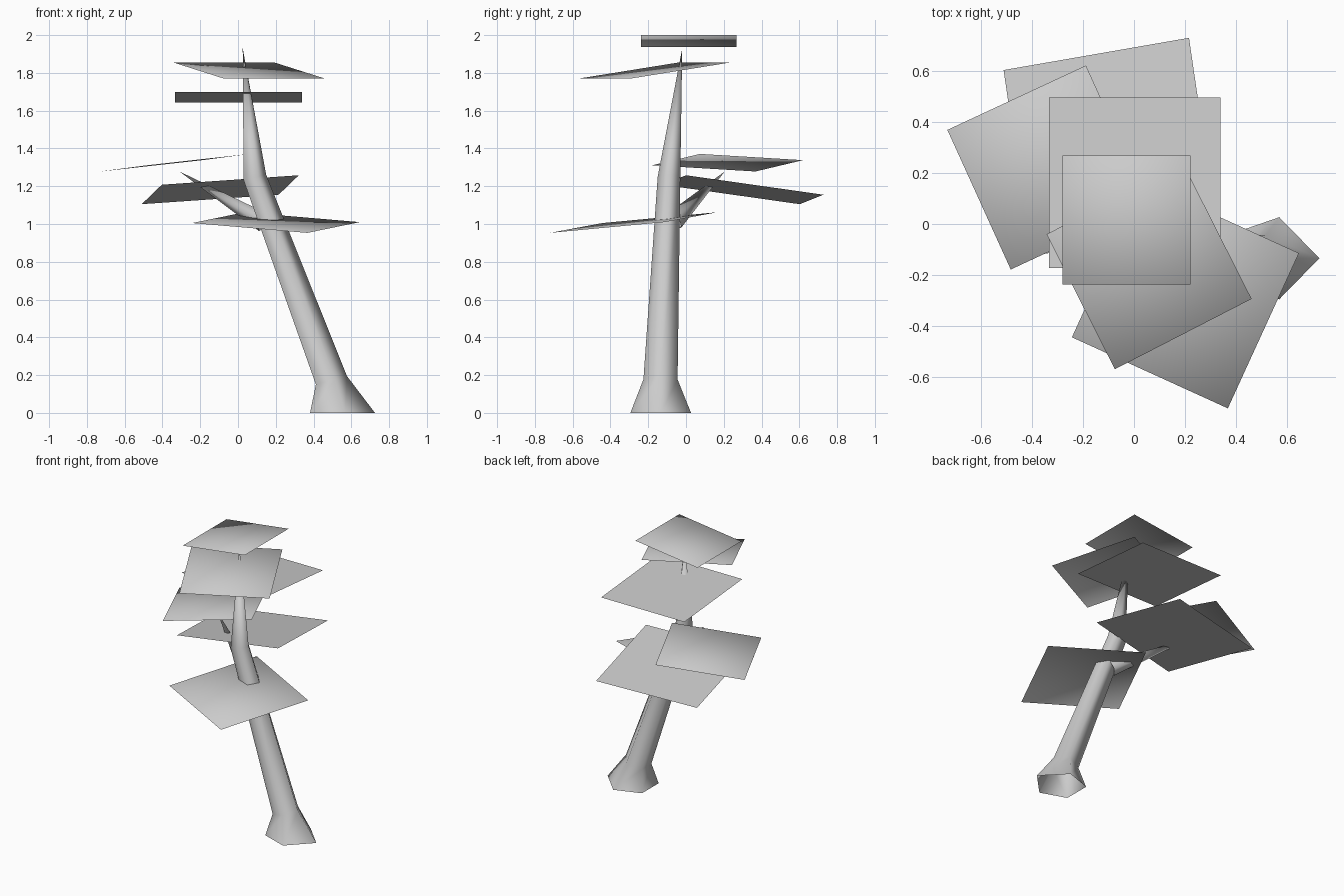
import bpy, bmesh
from math import cos, sin, radians
from mathutils import Vector

cube = bpy.data.objects.get("Cube")
if cube:
    bpy.data.objects.remove(cube)

grey = bpy.data.materials.new("plain_grey")
grey.use_nodes = True
grey.diffuse_color = (0.6, 0.6, 0.6, 1)
grey.node_tree.nodes["Principled BSDF"].inputs["Base Color"].default_value = grey.diffuse_color


def finish(name, bm):
    """Turn a bmesh into a smooth grey object."""
    for face in bm.faces:
        face.smooth = True
    mesh = bpy.data.meshes.new(name)
    bm.to_mesh(mesh)
    bm.free()
    mesh.materials.append(grey)
    obj = bpy.data.objects.new(name, mesh)
    bpy.context.collection.objects.link(obj)
    return obj


def loft(name, rings, tip):
    """Skin a list of vertex position rings and close them in a point."""
    bm = bmesh.new()
    loops = [[bm.verts.new(p) for p in ring] for ring in rings]
    end = bm.verts.new(tip)
    n = len(loops[0])
    for low, high in zip(loops, loops[1:]):
        for i in range(n):
            j = (i + 1) % n
            bm.faces.new((low[i], low[j], high[j], high[i]))
    for i in range(n):
        bm.faces.new((loops[-1][i], loops[-1][(i + 1) % n], end))
    return finish(name, bm)


def trunk_ring(centre, rx, ry, lean, second=72):
    """Five-sided ring that rises towards +x by the lean."""
    ring = []
    for a in (0, second, 144, 216, 360 - second):
        dx, dy = rx * cos(radians(a)), ry * sin(radians(a))
        ring.append(Vector(centre) + Vector((dx, dy, dx * lean)))
    return ring


# Leaning trunk with a flared, open foot
loft("trunk", [
    trunk_ring((0.535, -0.134, 0), 0.19, 0.163, 0, 80),
    trunk_ring((0.486, -0.135, 0.17), 0.091, 0.095, 0.27),
    trunk_ring((0.083, -0.09, 1.245), 0.066, 0.063, 0.25),
], (0.025, -0.02, 1.93))

# Side branch tapering to a point
root, tip = Vector((0.14, -0.07, 1.01)), Vector((-0.31, 0.205, 1.278))
turn = (tip - root).to_track_quat('Z', 'Y')
loft("side_branch", [[
    root + turn @ Vector((0.055 * cos(radians(a)), 0.055 * sin(radians(a)), 0))
    for a in range(0, 360, 72)]], tip)


def leaf_card(name, a, b, c, puff=0.65):
    """Flat four-sided card from three corners in order, with rounded shading."""
    a, b, c = Vector(a), Vector(b), Vector(c)
    corners = [a, b, c, a + c - b]
    up = (b - a).cross(c - b).normalized()
    if up.z < 0:
        corners.reverse()
        up = -up
    bm = bmesh.new()
    bm.faces.new([bm.verts.new(p) for p in corners])
    obj = finish(name, bm)
    middle = (a + c) / 2
    normals = [(up + puff * (p - middle).normalized()).normalized() for p in corners]
    obj.data.normals_split_custom_set_from_vertices(normals)


# Foliage cards from top to bottom
leaf_card("top_foliage", (-0.28, -0.237, 1.936), (0.22, -0.237, 2.0), (0.22, 0.268, 2.0))
leaf_card("upper_foliage", (-0.342, -0.04, 1.855), (-0.075, -0.568, 1.77), (0.46, -0.293, 1.77))
leaf_card("middle_foliage", (-0.333, -0.172, 1.7), (0.338, -0.172, 1.7), (0.338, 0.495, 1.642), 0)
leaf_card("right_foliage", (-0.482, -0.178, 1.311), (-0.73, 0.368, 1.278), (-0.188, 0.62, 1.338))
leaf_card("back_foliage", (-0.51, 0.602, 1.105), (0.215, 0.728, 1.155), (0.322, 0.0, 1.258), 0)
leaf_card("front_foliage", (-0.243, -0.443, 1.005), (0.367, -0.721, 0.953), (0.645, -0.114, 1.01))
